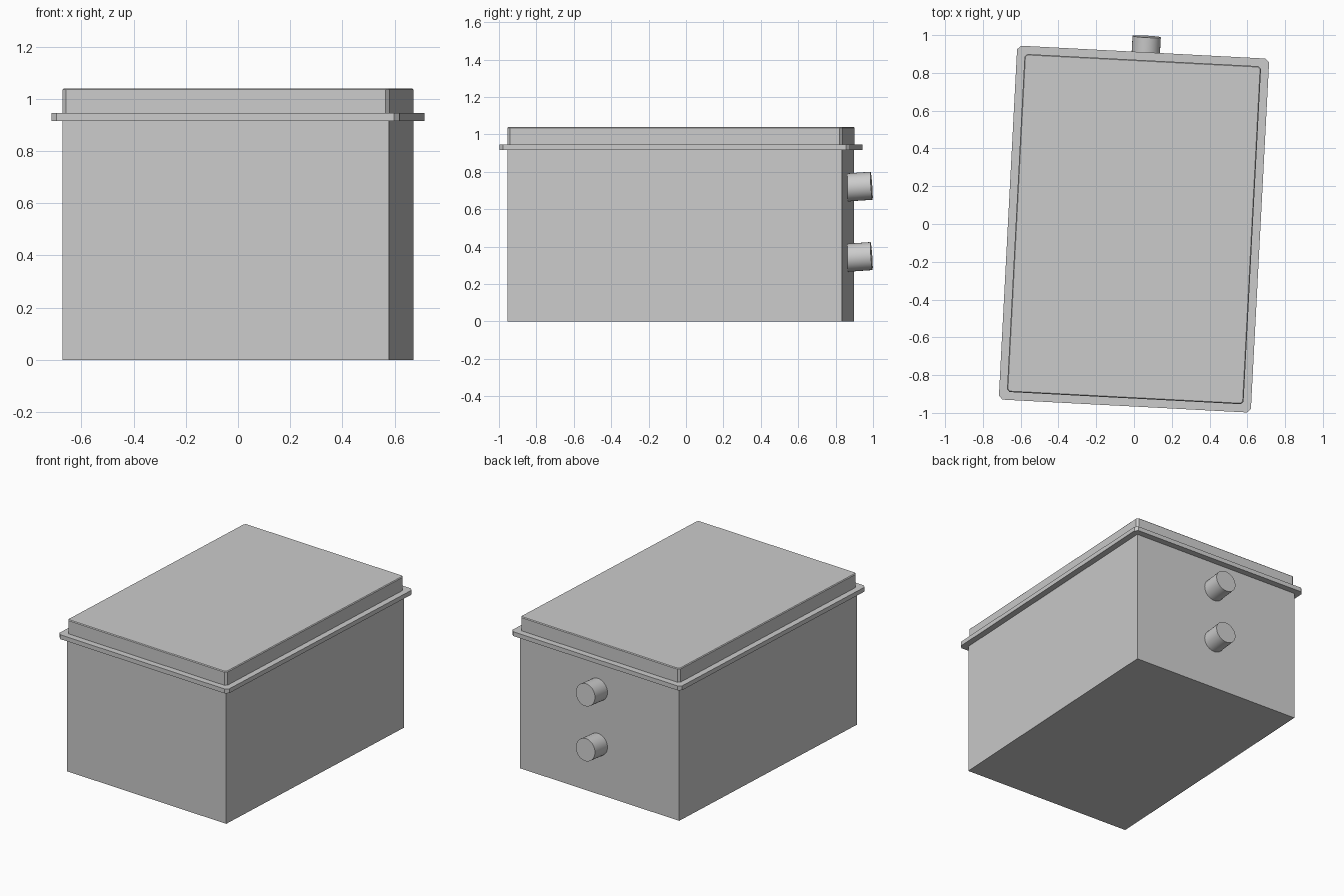
import bpy, bmesh
from math import radians
from mathutils import Matrix, Vector

if "Cube" in bpy.data.objects:
    bpy.data.objects.remove(bpy.data.objects["Cube"])

# whole box is turned slightly about z
BASE = Matrix.Translation((0, -0.027, 0)) @ Matrix.Rotation(radians(-3), 4, 'Z')


def finish(name, bm, matrix):
    bm.transform(matrix)
    mesh = bpy.data.meshes.new(name)
    bm.to_mesh(mesh)
    bm.free()
    obj = bpy.data.objects.new(name, mesh)
    bpy.context.collection.objects.link(obj)
    return obj


def slab(name, w, d, z0, z1, corner=0, top=0):
    """Box with chamfered upright corners and a small chamfer on the top rim."""
    bm = bmesh.new()
    bmesh.ops.create_cube(bm, size=1, matrix=Matrix.Translation((0, 0, (z0 + z1) / 2))
                          @ Matrix.Diagonal((w, d, z1 - z0, 1)))
    if corner:
        upright = [e for e in bm.edges
                   if abs(e.verts[0].co.z - e.verts[1].co.z) > 1e-4]
        bmesh.ops.bevel(bm, geom=upright, offset=corner, segments=1, affect='EDGES')
    if top:
        rim = [e for e in bm.edges if all(v.co.z > z1 - 1e-4 for v in e.verts)]
        bmesh.ops.bevel(bm, geom=rim, offset=top, segments=1, affect='EDGES')
    return finish(name, bm, BASE)


def pipe(name, z):
    """Stub pipe on the back wall, tipped slightly upward."""
    r, length = 0.075, 0.16
    bm = bmesh.new()
    bmesh.ops.create_cone(bm, cap_ends=True, segments=32, radius1=r, radius2=r, depth=length,
                          matrix=Matrix.Translation((0, 0, -length / 2)))
    for f in bm.faces:
        f.smooth = len(f.verts) == 4
    for e in bm.edges:
        e.smooth = all(f.smooth for f in e.link_faces)
    turn = Matrix.Rotation(radians(-3), 4, 'Z') @ Matrix.Rotation(radians(-90 + 4), 4, 'X')
    # cylinder end sits at the given point, axis pointing out of the back
    return finish(name, bm, Matrix.Translation(Vector((0.067, 0.992, z))) @ turn)


# container body
slab("body", 1.252, 1.79, 0, 0.93)
# projecting rim
slab("rim_flange", 1.336, 1.876, 0.915, 0.945, corner=0.02)
# lid on top
slab("lid", 1.254, 1.792, 0.94, 1.04, corner=0.014, top=0.005)
# pipe stubs
pipe("upper_pipe", 0.725)
pipe("lower_pipe", 0.349)
